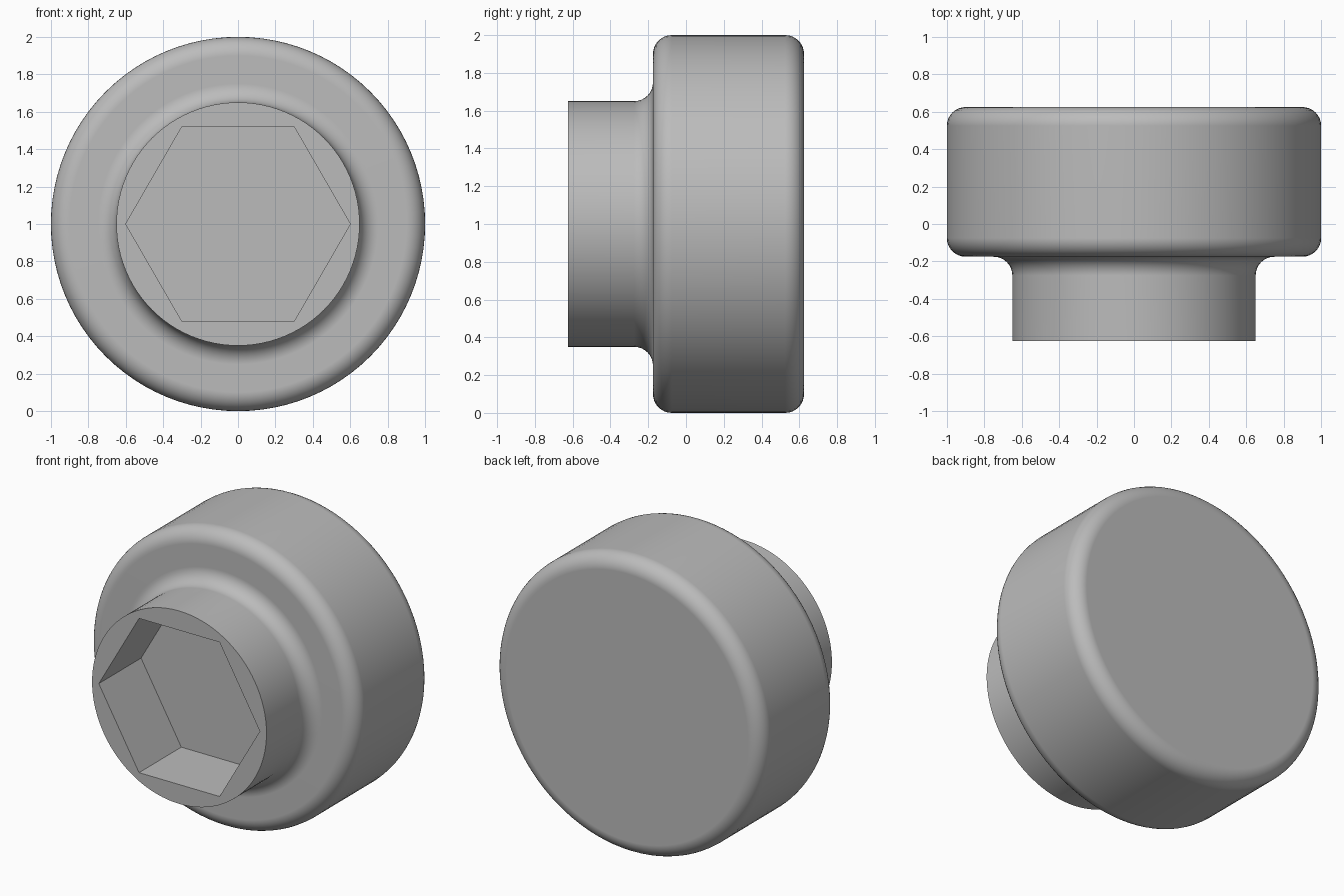
import bpy
import bmesh
from math import cos, sin, pi, radians
from mathutils import Matrix, Vector

if "Cube" in bpy.data.objects:
    bpy.data.objects.remove(bpy.data.objects["Cube"], do_unlink=True)

SEGMENTS = 96
HEAD_R, NECK_R, HEX_R, ROUND = 1.0, 0.65, 0.6, 0.1
FRONT, STEP, BACK = -0.625, -0.175, 0.625

grey = bpy.data.materials.new("plain grey")
grey.use_nodes = True
colour = (0.5, 0.5, 0.5, 1)
grey.diffuse_color = colour
grey.node_tree.nodes["Principled BSDF"].inputs["Base Color"].default_value = colour


def arc(r, y, start, end, steps=8):
    """Quarter-round profile points (radius, y)."""
    angles = [radians(start + (end - start) * i / steps) for i in range(steps + 1)]
    return [(r + ROUND * cos(a), y + ROUND * sin(a)) for a in angles]


def ring(bm, radius, y, count):
    return [bm.verts.new((radius * cos(2 * pi * i / count), y,
                          radius * sin(2 * pi * i / count))) for i in range(count)]


def bridge(bm, a, b):
    for i in range(len(a)):
        j = (i + 1) % len(a)
        bm.faces.new((a[i], a[j], b[j], b[i]))


def loop_edges(bm, verts):
    return [bm.edges.get((v, verts[i - 1])) for i, v in enumerate(verts)]


bm = bmesh.new()

# Turned outside: neck, fillet, rounded head
profile = [(NECK_R, FRONT)]
profile += arc(NECK_R + ROUND, STEP - ROUND, 180, 90)
profile += arc(HEAD_R - ROUND, STEP + ROUND, -90, 0)
profile += arc(HEAD_R - ROUND, BACK - ROUND, 0, 90)
rings = [ring(bm, r, y, SEGMENTS) for r, y in profile]
for a, b in zip(rings, rings[1:]):
    bridge(bm, a, b)
bm.faces.new(rings[-1])

# Hexagonal socket
mouth = ring(bm, HEX_R, FRONT, 6)
floor = ring(bm, HEX_R, STEP, 6)
bridge(bm, mouth, floor)
bm.faces.new(floor)

# Flat front rim between neck and socket
bmesh.ops.triangle_fill(bm, use_beauty=True, normal=Vector((0, -1, 0)),
                        edges=loop_edges(bm, rings[0]) + loop_edges(bm, mouth))
bmesh.ops.recalc_face_normals(bm, faces=bm.faces)
bmesh.ops.transform(bm, matrix=Matrix.Translation((0, 0, HEAD_R)), verts=bm.verts)

mesh = bpy.data.meshes.new("socket_knob")
bm.to_mesh(mesh)
bm.free()
mesh.materials.append(grey)
knob = bpy.data.objects.new("socket_knob", mesh)
bpy.context.collection.objects.link(knob)

# Smooth rounds, crisp rim and socket
bpy.ops.object.select_all(action="DESELECT")
knob.select_set(True)
bpy.context.view_layer.objects.active = knob
bpy.ops.object.shade_smooth_by_angle(angle=radians(30))
weighted = knob.modifiers.new("flat_face_normals", "WEIGHTED_NORMAL")
weighted.keep_sharp = True
